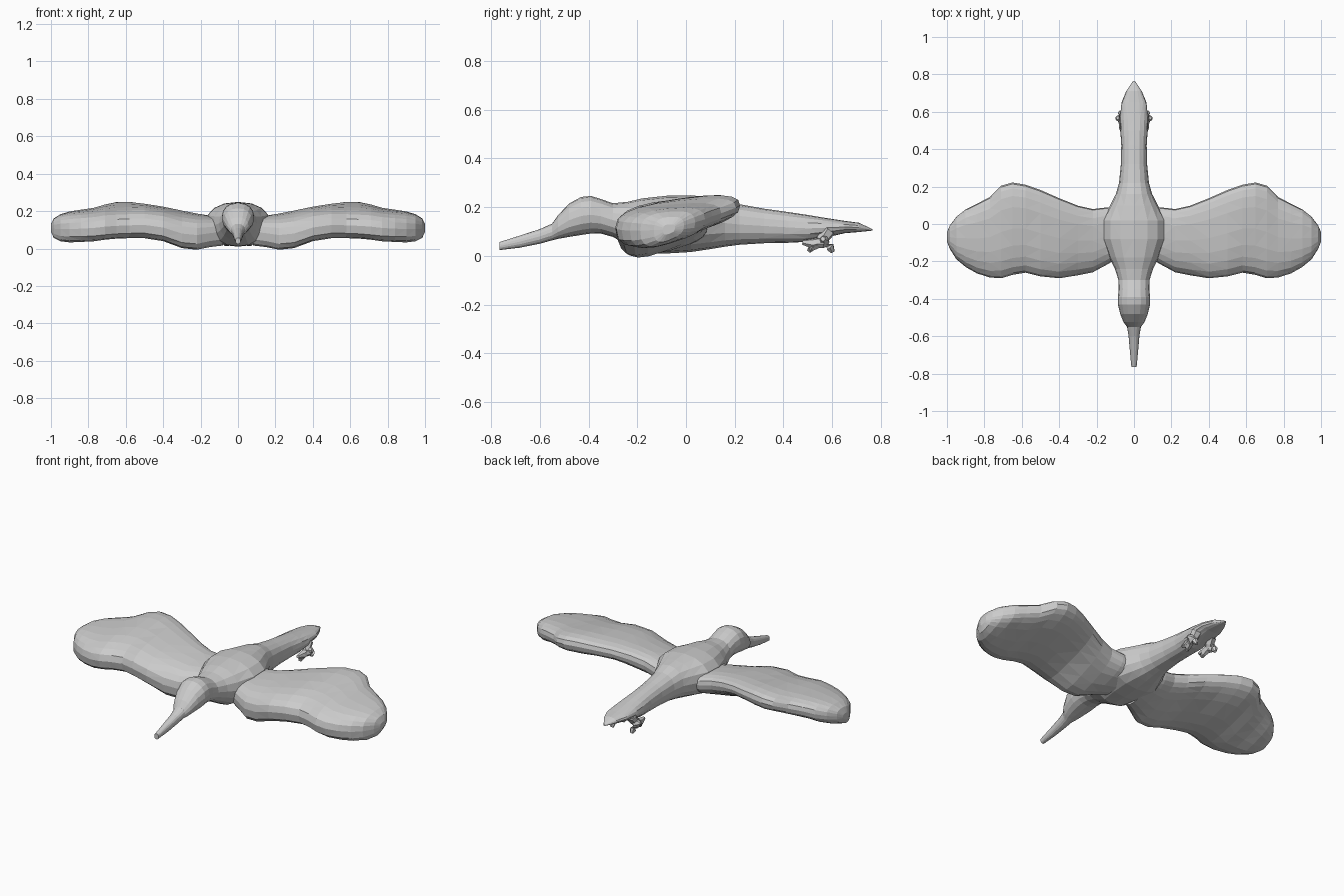
import bpy, bmesh, math
from mathutils import Vector


def loft(name, rings):
    """Skin a list of equally sized point rings, capped at both ends."""
    bm = bmesh.new()
    rows = [[bm.verts.new(p) for p in ring] for ring in rings]
    n = len(rows[0])
    for a, b in zip(rows, rows[1:]):
        for i in range(n):
            j = (i + 1) % n
            bm.faces.new((a[i], a[j], b[j], b[i]))
    bm.faces.new(rows[0])
    bm.faces.new(rows[-1])
    bmesh.ops.triangulate(bm, faces=bm.faces[:])
    bmesh.ops.recalc_face_normals(bm, faces=bm.faces[:])
    mesh = bpy.data.meshes.new(name)
    bm.to_mesh(mesh)
    bm.free()
    ob = bpy.data.objects.new(name, mesh)
    bpy.context.collection.objects.link(ob)
    return ob


def mirror(ob):
    ob.modifiers.new("mirror", 'MIRROR').use_axis[0] = True


def power(v, e):
    return math.copysign(abs(v) ** e, v)


# Body, head, beak and tail: y, half width, bottom z, top z
body = [
    (-.765, .014, .024, .057), (-.68, .022, .034, .084), (-.60, .029, .050, .110),
    (-.55, .037, .064, .132), (-.525, .056, .070, .167), (-.48, .074, .078, .215),
    (-.43, .086, .086, .242), (-.39, .086, .092, .246), (-.35, .082, .092, .234),
    (-.30, .083, .078, .216), (-.24, .102, .045, .222), (-.18, .132, .012, .236),
    (-.08, .172, .010, .247), (.02, .172, .016, .249), (.10, .128, .028, .240),
    (.16, .097, .038, .232), (.22, .080, .046, .212), (.32, .070, .052, .194),
    (.42, .068, .054, .180), (.50, .073, .058, .168), (.56, .075, .072, .158),
    (.65, .067, .093, .144), (.71, .042, .098, .136), (.765, .005, .104, .110),
]
N = 16
rings = []
for y, w, lo, hi in body:
    ring = []
    for i in range(N):
        a = 2 * math.pi * i / N
        ring.append((w * power(math.cos(a), .9), y,
                     (lo + hi) / 2 + (hi - lo) / 2 * power(math.sin(a), .9)))
    rings.append(ring)
loft("bird_body", rings)

# Wing stations: x, front y, back y, front z, back z, half thickness front, back
wing = [
    (.08, -.18, .09, .090, .120, .075, .060), (.15, -.22, .088, .082, .125, .078, .060),
    (.22, -.258, .080, .072, .140, .088, .060), (.30, -.274, .098, .080, .160, .090, .058),
    (.40, -.290, .138, .112, .185, .084, .052), (.50, -.280, .182, .126, .200, .082, .054),
    (.58, -.260, .210, .124, .208, .080, .060), (.65, -.272, .222, .121, .207, .080, .060),
    (.71, -.290, .205, .117, .198, .082, .054), (.77, -.286, .145, .110, .175, .080, .056),
    (.84, -.264, .108, .106, .163, .078, .056), (.90, -.230, .078, .104, .150, .076, .058),
    (.95, -.188, .038, .104, .138, .068, .052), (.985, -.132, -.008, .106, .126, .050, .038),
    (1.0, -.095, -.045, .108, .115, .020, .016),
]
M = 20
rings = []
for x, y0, y1, z0, z1, t0, t1 in wing:
    ring = []
    for i in range(M):
        a = 2 * math.pi * i / M
        back = math.cos(a) > 0
        u = .5 + .5 * power(math.cos(a), .65 if back else .85)
        s = power(math.sin(a), .75)
        t = t0 + (t1 - t0) * u
        if s < 0:                       # fuller underside towards the front
            t *= 1 + .35 * (1 - u)
        ring.append((x, y0 + (y1 - y0) * u, z0 + (z1 - z0) * u + t * s))
    rings.append(ring)
mirror(loft("wings", rings))


# Tucked legs and curled toes: tapered tubes along short paths
def tube(name, path):
    rings = []
    pts = [Vector(p[:3]) for p in path]
    for k, p in enumerate(pts):
        d = (pts[min(k + 1, len(pts) - 1)] - pts[max(k - 1, 0)]).normalized()
        side = d.orthogonal().normalized()
        up = d.cross(side)
        r = path[k][3]
        rings.append([p + r * (side * math.cos(i * math.pi / 3) + up * math.sin(i * math.pi / 3))
                      for i in range(6)])
    mirror(loft(name, rings))


tube("leg", [(.05, .585, .105, .030), (.055, .565, .075, .025), (.062, .55, .060, .022)])
tube("front_toe", [(.062, .56, .058, .020), (.06, .52, .050, .022), (.058, .478, .056, .010)])
tube("lower_toe", [(.06, .54, .05, .020), (.055, .515, .034, .016), (.052, .503, .018, .009)])
tube("back_toe", [(.06, .54, .055, .022), (.07, .57, .053, .023), (.068, .592, .037, .019),
                  (.064, .602, .016, .009)])
tube("outer_toe", [(.06, .57, .06, .020), (.08, .565, .066, .019), (.096, .562, .070, .010)])
